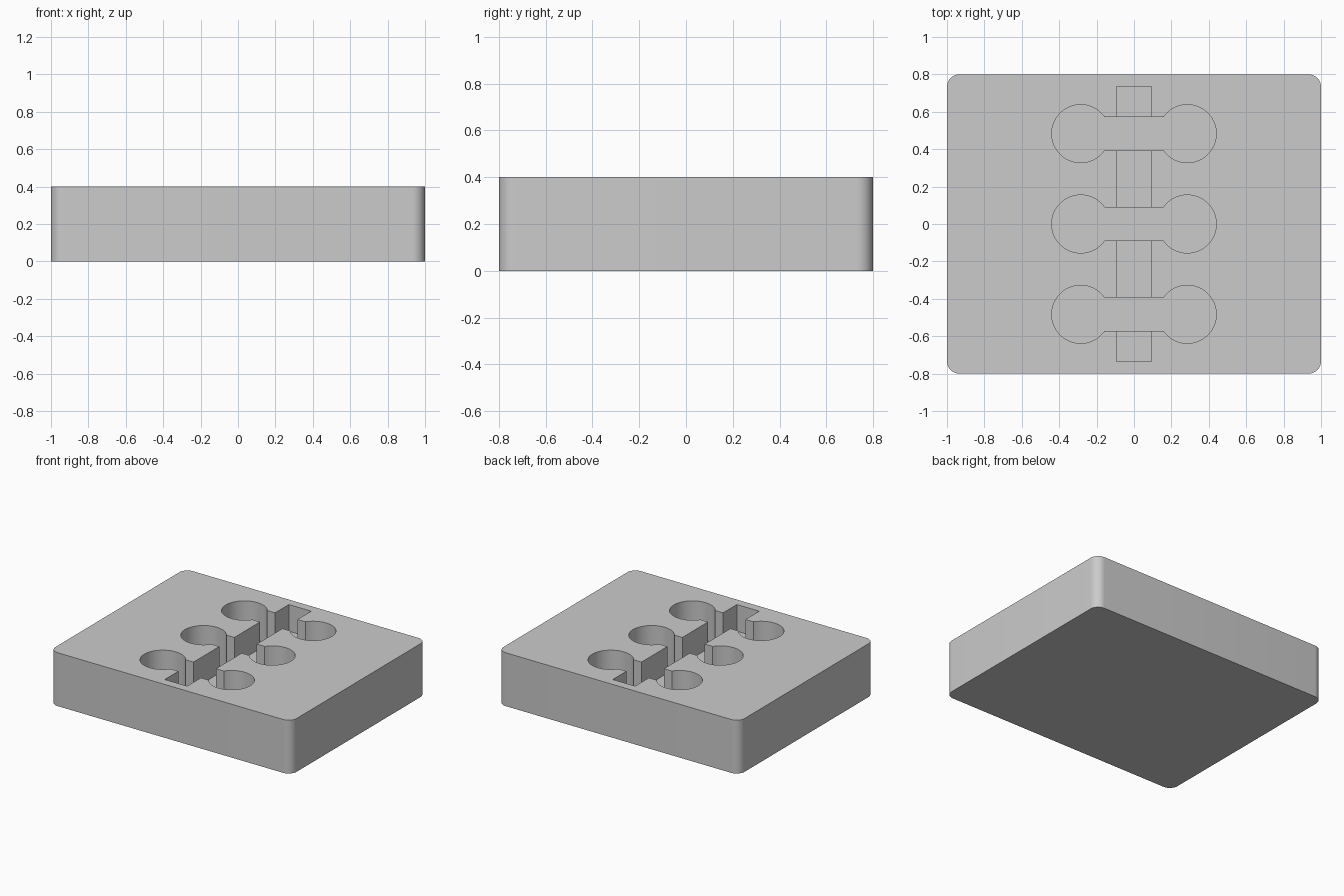
import bpy
import bmesh
from math import asin, cos, pi, sin

if "Cube" in bpy.data.objects:
    bpy.data.objects.remove(bpy.data.objects["Cube"], do_unlink=True)

HEIGHT = 0.4
ROW_PITCH = 0.483

grey = bpy.data.materials.new("plain grey")
grey.use_nodes = True
colour = (0.6, 0.6, 0.6, 1)
grey.diffuse_color = colour
grey.node_tree.nodes["Principled BSDF"].inputs["Base Color"].default_value = colour


def arc(cx, cy, radius, start, end, steps):
    """Points along an arc, both ends included."""
    angles = [start + (end - start) * i / steps for i in range(steps + 1)]
    return [(cx + radius * cos(a), cy + radius * sin(a)) for a in angles]


def prism(name, outline, bottom, top):
    """Extrude a counter-clockwise outline between two heights."""
    bm = bmesh.new()
    face = bm.faces.new([bm.verts.new((x, y, bottom)) for x, y in outline])
    new = bmesh.ops.extrude_face_region(bm, geom=[face])["geom"]
    raised = [v for v in new if isinstance(v, bmesh.types.BMVert)]
    bmesh.ops.translate(bm, verts=raised, vec=(0, 0, top - bottom))
    bmesh.ops.recalc_face_normals(bm, faces=bm.faces)
    mesh = bpy.data.meshes.new(name)
    bm.to_mesh(mesh)
    bm.free()
    mesh.materials.append(grey)
    obj = bpy.data.objects.new(name, mesh)
    bpy.context.collection.objects.link(obj)
    return obj


def cut(target, cutter):
    """Subtract the cutter, then discard it."""
    cutter.hide_render = True
    mod = target.modifiers.new("pocket", "BOOLEAN")
    mod.operation = "DIFFERENCE"
    mod.solver = "EXACT"
    mod.object = cutter
    bpy.context.view_layer.objects.active = target
    bpy.ops.object.modifier_apply(modifier=mod.name)
    bpy.data.objects.remove(cutter, do_unlink=True)


def dumbbell(y, radius=0.155, offset=0.285, half_bar=0.089):
    """Two round ends joined by a straight bar."""
    a = asin(half_bar / radius)
    right = arc(offset, y, radius, a - pi, pi - a, 48)
    left = arc(-offset, y, radius, a, 2 * pi - a, 48)
    return right + left


# Block with rounded upright corners
r = 0.067
outline = []
for i, (sx, sy) in enumerate([(1, 1), (-1, 1), (-1, -1), (1, -1)]):
    outline += arc(sx * (1 - r), sy * (0.8 - r), r, i * pi / 2, (i + 1) * pi / 2, 12)
block = prism("tray_block", outline, 0, HEIGHT)

# Long centre slot
slot = [(-0.093, -0.735), (0.093, -0.735), (0.093, 0.735), (-0.093, 0.735)]
cut(block, prism("slot_cutter", slot, 0.2, HEIGHT + 0.1))

# Three deeper dumbbell pockets
for row in (-1, 0, 1):
    cut(block, prism("pocket_cutter", dumbbell(row * ROW_PITCH), 0.12, HEIGHT + 0.1))

# Smooth the curved walls and keep the rims sharp
bpy.ops.object.select_all(action="DESELECT")
block.select_set(True)
bpy.context.view_layer.objects.active = block
bpy.ops.object.shade_smooth_by_angle(angle=pi / 6)
